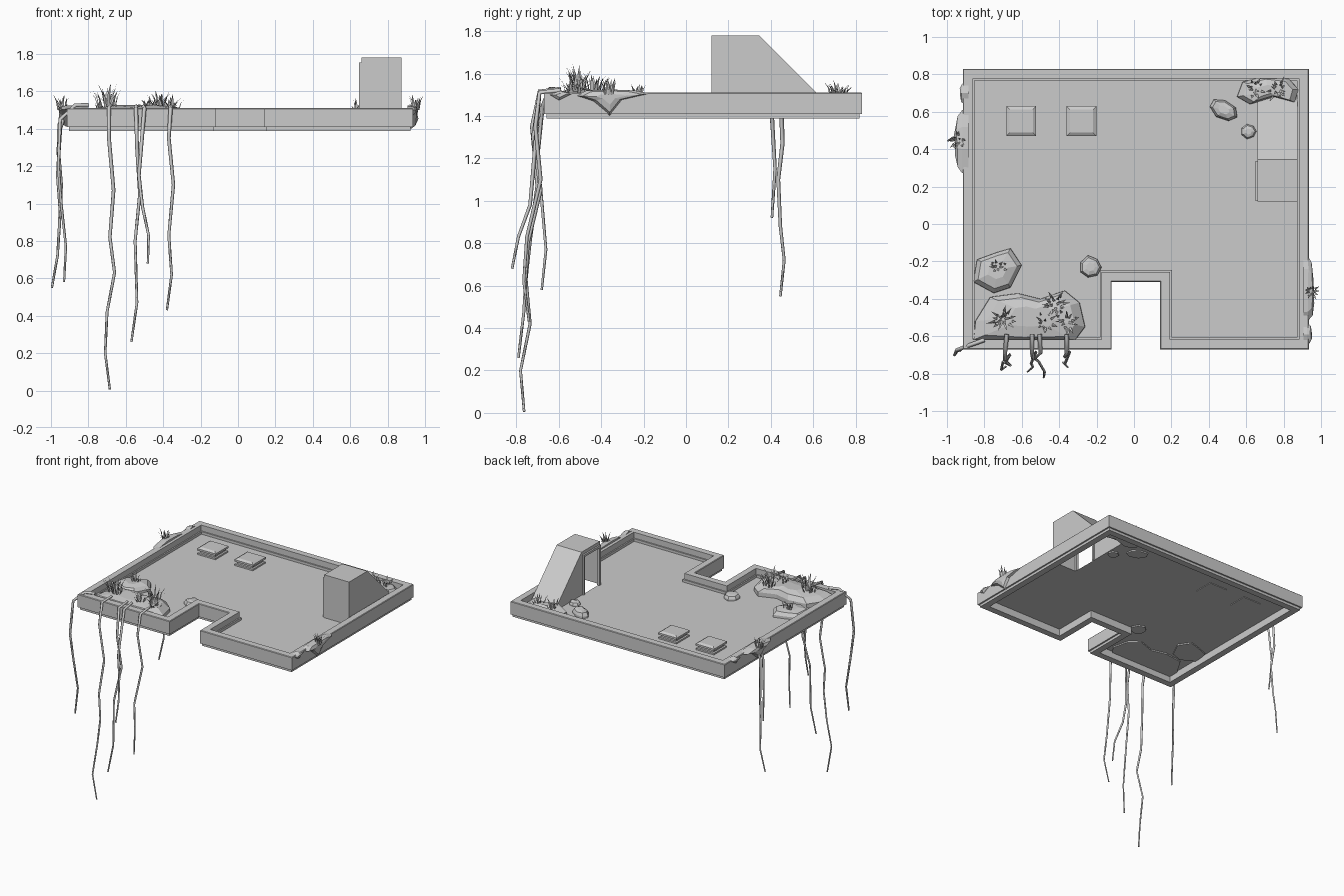
import bpy, bmesh, math, random
from mathutils import Vector

if "Cube" in bpy.data.objects:
    bpy.data.objects.remove(bpy.data.objects["Cube"])

random.seed(4)
FLOOR, TOP = 1.445, 1.51


def make(name, verts, faces):
    me = bpy.data.meshes.new(name)
    me.from_pydata(verts, [], faces)
    bm = bmesh.new()
    bm.from_mesh(me)
    bmesh.ops.recalc_face_normals(bm, faces=bm.faces)
    bm.to_mesh(me)
    bm.free()
    ob = bpy.data.objects.new(name, me)
    bpy.context.collection.objects.link(ob)
    return ob


def loft(name, loops, closed=False, cap=False):
    n, m = len(loops[0]), len(loops)
    faces = []
    for i in range(m if closed else m - 1):
        a, b = i * n, ((i + 1) % m) * n
        faces += [(a + j, a + (j + 1) % n, b + (j + 1) % n, b + j) for j in range(n)]
    if cap:
        faces += [tuple(range(n)), tuple(range((m - 1) * n, m * n))]
    return make(name, [p for l in loops for p in l], faces)


def box(name, lo, hi):
    def ring(z):
        return [(lo[0], lo[1], z), (hi[0], lo[1], z), (hi[0], hi[1], z), (lo[0], hi[1], z)]
    return loft(name, [ring(lo[2]), ring(hi[2])], cap=True)


# Roof outline with the entrance notch
OUT = [(-.915, -.67), (-.12, -.67), (-.12, -.31), (.14, -.31),
       (.14, -.67), (.935, -.67), (.935, .83), (-.915, .83)]


def inset(d, z):
    res = []
    for i, p in enumerate(OUT):
        q, r = Vector(OUT[i - 1]), Vector(OUT[(i + 1) % len(OUT)])
        p = Vector(p)
        e, f = (p - q).normalized(), (r - p).normalized()
        res.append((p.x - d * (e.y + f.y), p.y + d * (e.x + f.x), z))
    return res


# Parapet: one stepped section swept round the outline
SECTION = [(0, 1.408), (0, TOP - .004), (.004, TOP), (.053, TOP), (.053, 1.465), (.063, 1.465),
           (.063, 1.388), (.012, 1.388), (.012, 1.408)]
loft("parapet", [inset(d, z) for d, z in SECTION], closed=True)

# Roof deck sheet, open below the stair house
fv, ff = [], []
for x0, y0, x1, y1 in [(-.86, -.62, -.175, -.255), (.195, -.62, .88, -.255), (-.86, -.255, .66, .775),
                       (.66, -.255, .88, .12), (.66, .66, .88, .775)]:
    k = len(fv)
    fv += [(x0, y0, FLOOR), (x1, y0, FLOOR), (x1, y1, FLOOR), (x0, y1, FLOOR)]
    ff.append((k, k + 1, k + 2, k + 3))
make("roof_deck", fv, ff)

# Stair house: hollow sloped shell with a doorway on its left side
prof = [(.12, FLOOR), (.12, 1.78), (.345, 1.78), (.68, FLOOR)]
door = [(.14, FLOOR), (.14, 1.74), (.32, 1.74), (.32, FLOOR)]
sv = [(.66, y, z) for y, z in prof] + [(.875, y, z) for y, z in prof] + [(.66, y, z) for y, z in door]
make("stair_house", sv, [(0, 1, 5, 4), (1, 2, 6, 5), (2, 3, 7, 6), (4, 5, 6, 7),
                         (0, 1, 9, 8), (1, 2, 10, 9), (2, 3, 11, 10)])
box("door_jamb_front", (.648, .125, FLOOR), (.668, .142, 1.755))
box("door_jamb_back", (.648, .318, FLOOR), (.668, .335, 1.755))
box("door_lintel", (.648, .142, 1.738), (.668, .318, 1.755))

# Square roof vents: foot, neck and chamfered cap
for i, cx in enumerate((-.603, -.281)):
    def sq(h, z):
        return [(cx + sx * h, .55 + sy * h, z) for sx, sy in ((-1, -1), (1, -1), (1, 1), (-1, 1))]
    loft(f"roof_vent_{i}", [sq(h, z) for h, z in ((.078, FLOOR - .005), (.078, 1.457), (.066, 1.459),
         (.066, 1.475), (.08, 1.477), (.08, 1.492), (.062, 1.503))], cap=True)


def blob(name, outline, base, height, side=None):
    """Faceted mound on the deck, or on a wall facing side (+1/-1 along x)."""
    c = sum((Vector(p) for p in outline), Vector((0, 0))) / len(outline)
    loops = []
    for scale, h in ((1, 0), (.99, .45), (.8, .85), (.4, 1)):
        ring = []
        for p in outline:
            q = c + (Vector(p) - c) * scale
            d = base + (side or 1) * height * h * random.uniform(.88, 1.05)
            ring.append((d, q.x, q.y) if side else (q.x, q.y, d))
        loops.append(ring)
    return loft(name, loops, cap=True)


# Moss mats and stones on the deck
blob("front_moss", [(-.86, -.62), (-.6, -.635), (-.32, -.63), (-.26, -.55), (-.29, -.42), (-.37, -.355),
                    (-.5, -.40), (-.62, -.37), (-.77, -.39), (-.85, -.52)], FLOOR - .01, .09)
blob("side_moss", [(-.86, -.31), (-.75, -.37), (-.66, -.34), (-.6, -.22), (-.66, -.13),
                   (-.73, -.15), (-.84, -.19)], FLOOR - .01, .065)
blob("back_moss", [(.55, .68), (.62, .64), (.75, .68), (.86, .65), (.88, .72), (.83, .775),
                   (.70, .79), (.58, .76)], FLOOR - .01, .075)


def stone(name, x, y, rx, ry, h, turn=0):
    pts = []
    for k in range(7):
        a = k * math.tau / 7
        u, v = rx * math.cos(a), ry * math.sin(a) * random.uniform(.88, 1.08)
        pts.append((x + u * math.cos(turn) - v * math.sin(turn), y + u * math.sin(turn) + v * math.cos(turn)))
    blob(name, pts, FLOOR - .01, h)


stone("stone_front", -.233, -.232, .06, .062, .05)
stone("stone_back_large", .48, .61, .082, .05, .055, -.5)
stone("stone_back_small", .613, .495, .042, .04, .04)

# Moss hanging over the left and right walls
blob("right_wall_moss", [(-.52, 1.495), (-.44, 1.47), (-.36, 1.40), (-.30, 1.475), (-.17, 1.505),
                         (-.24, 1.52), (-.36, 1.525), (-.47, 1.52)], .905, .058, 1)
blob("right_wall_moss_small", [(-.65, 1.50), (-.6, 1.47), (-.53, 1.505), (-.59, 1.52)], .905, .045, 1)
blob("left_wall_moss", [(.27, 1.505), (.36, 1.47), (.43, 1.41), (.5, 1.47), (.61, 1.505),
                        (.52, 1.522), (.4, 1.525)], -.885, .075, -1)
blob("left_wall_moss_small", [(.64, 1.50), (.70, 1.47), (.76, 1.505), (.7, 1.52)], -.885, .045, -1)


# Grass tufts of bent tapering blades
def grass(name, x, y, z, spread, h, count):
    v, f = [], []
    for k in range(count):
        a = k * 2.4 + random.uniform(-.3, .3)
        out = Vector((math.cos(a), math.sin(a), 0))
        w = Vector((-out.y, out.x, 0)) * .007
        r = spread * random.uniform(.05, .55)
        lean, hh = spread * random.uniform(.2, .55), h * random.uniform(.4, 1)
        root = Vector((x, y, z)) + out * r
        mid = root + out * lean * .35 + Vector((0, 0, hh * .6))
        tip = root + out * lean + Vector((0, 0, hh))
        n = len(v)
        v += [root - w, root + w, mid + w * .75, mid - w * .75, tip]
        f += [(n, n + 1, n + 2, n + 3), (n + 3, n + 2, n + 4)]
    make(name, v, f)


TUFTS = [(-.70, -.51, 1.515, .09, .13, 26), (-.42, -.43, 1.515, .08, .09, 18), (-.36, -.52, 1.51, .09, .08, 16),
         (-.48, -.53, 1.51, .08, .075, 14), (-.73, -.23, 1.495, .07, .06, 10), (.64, .72, 1.495, .07, .07, 12),
         (.77, .715, 1.495, .08, .075, 14), (-.94, .45, 1.5, .06, .085, 14), (.945, -.36, 1.5, .055, .085, 14)]
for i, t in enumerate(TUFTS):
    grass(f"grass_tuft_{i}", *t)


# Hanging vines: four-sided tapering tubes
def vine(name, pts):
    cu = bpy.data.curves.new(name, 'CURVE')
    cu.dimensions = '3D'
    cu.bevel_depth, cu.bevel_resolution = .012, 0
    cu.use_fill_caps = True
    sp = cu.splines.new('POLY')
    sp.points.add(len(pts) - 1)
    for i, (p, q) in enumerate(zip(sp.points, pts)):
        p.co = (*q, 1)
        p.radius = 1.0 - .5 * i / (len(pts) - 1)
    bpy.context.collection.objects.link(bpy.data.objects.new(name, cu))


vine("vine_longest", [(-.68, -.59, 1.525), (-.69, -.69, 1.515), (-.69, -.725, 1.35), (-.665, -.70, 1.07),
                      (-.685, -.735, .82), (-.66, -.755, .63), (-.70, -.735, .42), (-.71, -.78, .2),
                      (-.685, -.763, .005)])
vine("vine_middle", [(-.545, -.59, 1.52), (-.545, -.69, 1.51), (-.54, -.72, 1.3), (-.525, -.685, 1.05),
                     (-.55, -.745, .8), (-.54, -.765, .47), (-.57, -.79, .26)])
vine("vine_short", [(-.505, -.59, 1.52), (-.50, -.69, 1.51), (-.53, -.72, 1.15), (-.51, -.735, .98),
                    (-.478, -.79, .83), (-.482, -.82, .68)])
vine("vine_right", [(-.36, -.59, 1.52), (-.36, -.69, 1.51), (-.37, -.71, 1.35), (-.345, -.685, 1.1),
                    (-.37, -.75, .83), (-.355, -.765, .62), (-.38, -.74, .43)])
vine("vine_corner", [(-.80, -.62, 1.525), (-.87, -.645, 1.525), (-.95, -.675, 1.45), (-.96, -.70, 1.2),
                     (-.945, -.68, 1.0), (-.92, -.66, .77), (-.93, -.68, .58)])
vine("vine_left_long", [(-.92, .45, 1.5), (-.955, .45, 1.42), (-.96, .455, 1.27), (-.945, .435, 1.1),
                        (-.955, .445, .88), (-.965, .463, .72), (-.995, .445, .55)])
vine("vine_left_short", [(-.92, .405, 1.5), (-.95, .405, 1.40), (-.965, .42, 1.15), (-.95, .405, .92)])
